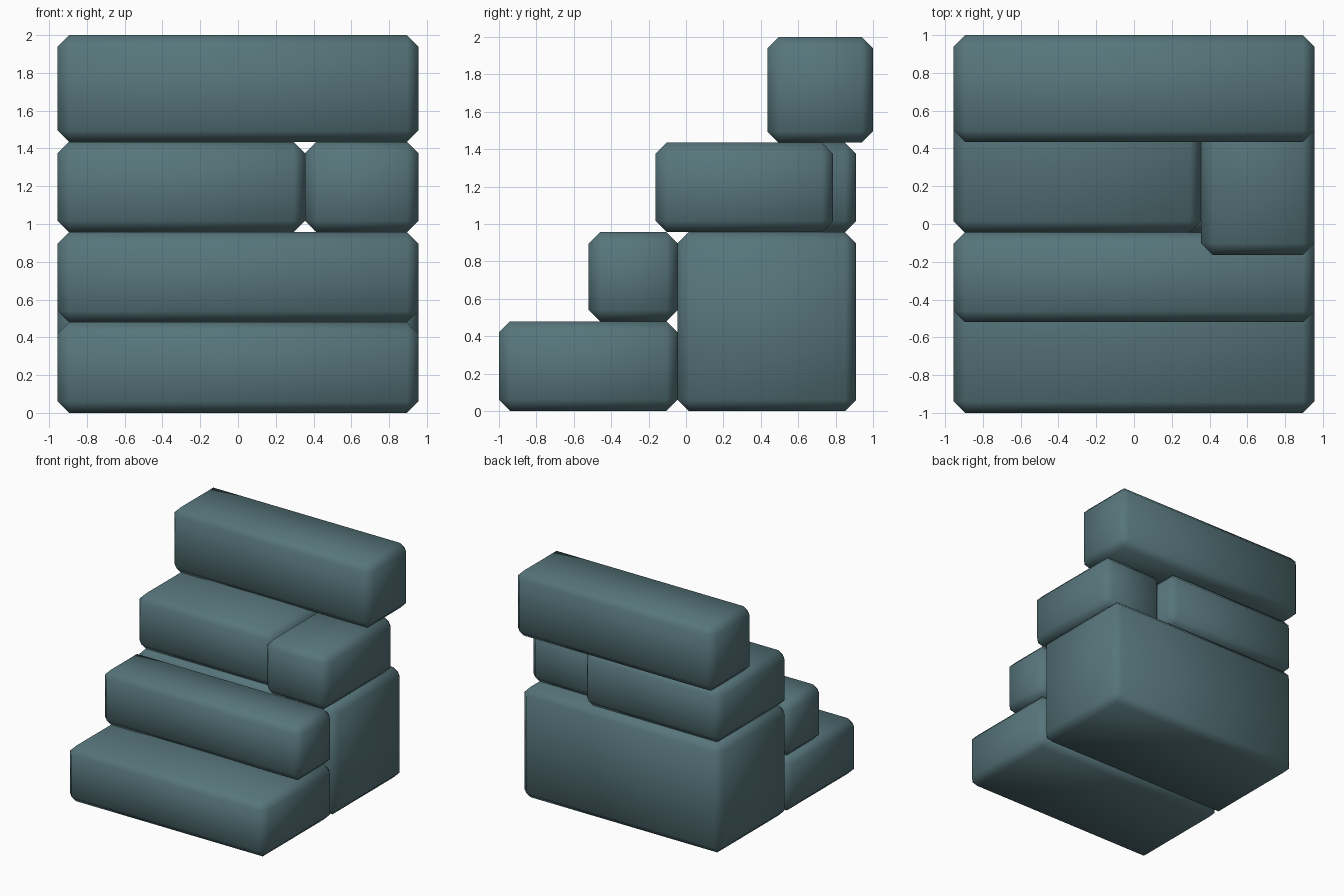
import bpy
import bmesh
from mathutils import Vector

if "Cube" in bpy.data.objects:
    bpy.data.objects.remove(bpy.data.objects["Cube"])

slate = bpy.data.materials.new("slate_teal")
slate.diffuse_color = (0.095, 0.18, 0.2, 1.0)
slate.use_nodes = True
slate.node_tree.nodes["Principled BSDF"].inputs["Base Color"].default_value = slate.diffuse_color

CHAMFER = 0.06


def block(name, low, high):
    """Chamfered, fully smooth-shaded box between two opposite corners."""
    low, high = Vector(low), Vector(high)
    size, centre = high - low, (low + high) / 2
    bm = bmesh.new()
    bmesh.ops.create_cube(bm, size=1)
    bmesh.ops.scale(bm, vec=size, verts=bm.verts)
    bmesh.ops.bevel(bm, geom=bm.edges[:], offset=CHAMFER, offset_type='OFFSET',
                    segments=1, affect='EDGES', clamp_overlap=True)
    for face in bm.faces:
        face.smooth = True
    mesh = bpy.data.meshes.new(name)
    bm.to_mesh(mesh)
    bm.free()
    mesh.materials.append(slate)
    obj = bpy.data.objects.new(name, mesh)
    obj.location = centre
    bpy.context.collection.objects.link(obj)
    return obj


W = 0.955   # half width of the stair
SPLIT = 0.355   # joint between the two third-step stones

# Two lowest steps, stacked at the front
block("bottom_step", (-W, -1.0, 0.0), (W, -0.045, 0.48))
block("second_step", (-W, -0.52, 0.48), (W, -0.045, 0.957))

# Large stone carrying the upper steps
block("base_stone", (-W, -0.045, 0.0), (W, 0.91, 0.957))

# Third step made of two stones, the right one pushed forward
block("third_step_left", (-W, -0.045, 0.957), (SPLIT, 0.91, 1.435))
block("third_step_right", (SPLIT, -0.163, 0.957), (W, 0.787, 1.435))

# Top step, overhanging the back
block("top_step", (-W, 0.435, 1.435), (W, 1.0, 2.0))
